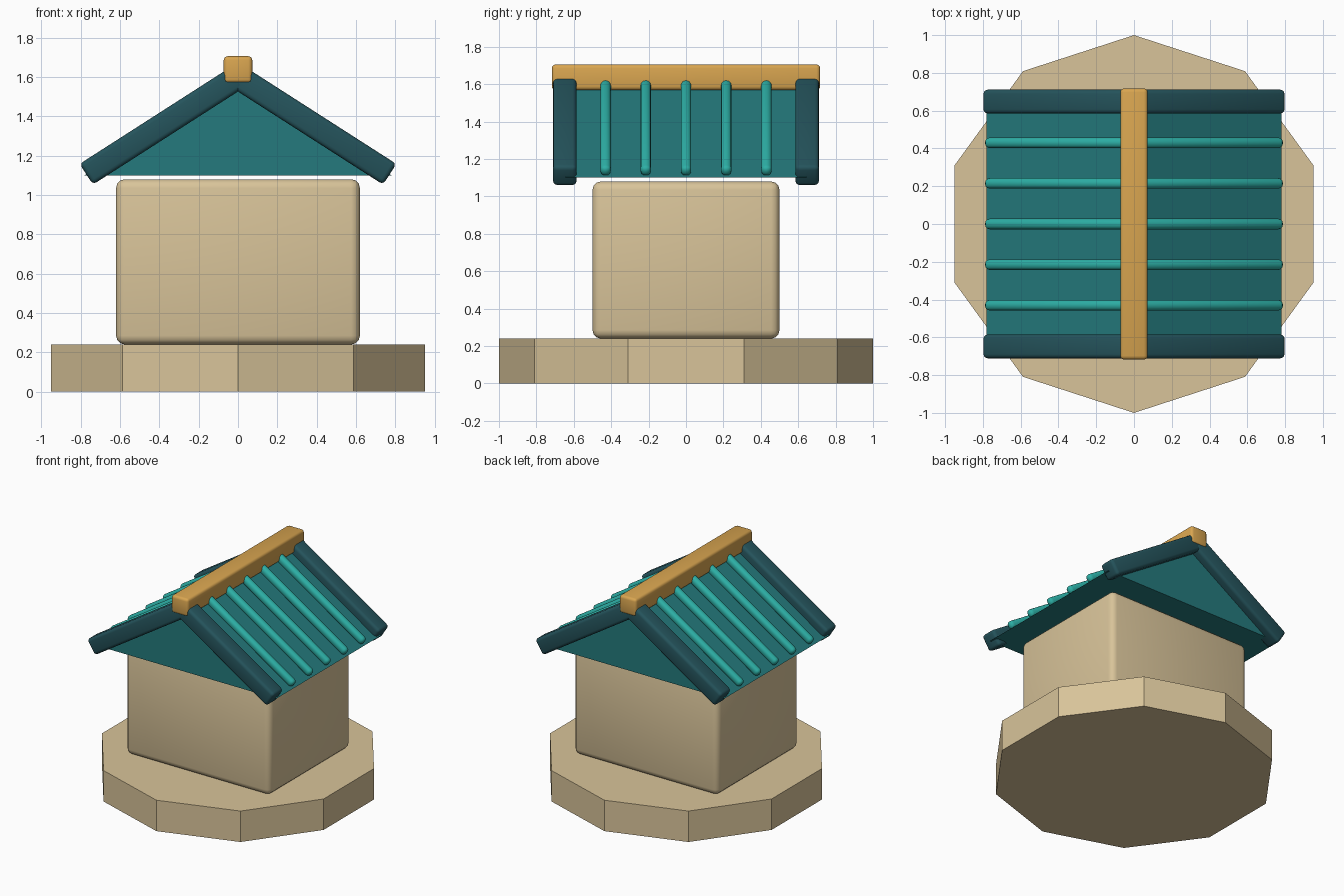
import bpy, math
from math import radians, sin, cos

if "Cube" in bpy.data.objects:
    bpy.data.objects.remove(bpy.data.objects["Cube"])

def material(name, rgb):
    m = bpy.data.materials.new(name)
    m.diffuse_color = (*rgb, 1)
    m.use_nodes = True
    m.node_tree.nodes["Principled BSDF"].inputs["Base Color"].default_value = m.diffuse_color
    return m

SAND = material("sand", (0.69, 0.55, 0.32))
TEAL = material("teal", (0.018, 0.195, 0.205))
DARK = material("dark teal", (0.018, 0.088, 0.107))
MINT = material("bright teal", (0.026, 0.43, 0.38))
GOLD = material("gold", (0.69, 0.376, 0.08))

def rounded_box(name, size, loc, mat, bevel, segs=3, tilt=0):
    """Softly bevelled box, tilted about the y axis."""
    bpy.ops.mesh.primitive_cube_add(size=1, location=loc)
    o = bpy.context.object
    o.name = name
    o.scale = size
    bpy.ops.object.transform_apply(location=False, rotation=False, scale=True)
    o.rotation_euler[1] = tilt
    o.data.materials.append(mat)
    b = o.modifiers.new("bevel", 'BEVEL')
    b.width, b.segments = bevel, segs
    bpy.ops.object.modifier_apply(modifier="bevel")
    bpy.ops.object.shade_smooth_by_angle(angle=radians(40))
    return o

# ten-sided plinth
bpy.ops.mesh.primitive_cylinder_add(vertices=10, radius=1, depth=0.24, location=(0, 0, 0.12))
base = bpy.context.object
base.name = "plinth"
base.data.materials.append(SAND)

# walls
rounded_box("walls", (1.24, 1.0, 0.84), (0, 0, 0.66), SAND, 0.045)

# gabled roof prism
HALF, EAVE, APEX, DEPTH = 0.78, 1.10, 1.60, 0.645
profile = [(-HALF, EAVE), (HALF, EAVE), (0, APEX)]
verts = [(x, y, z) for y in (-DEPTH, DEPTH) for x, z in profile]
faces = [(0, 1, 2), (5, 4, 3), (0, 3, 4, 1), (1, 4, 5, 2), (2, 5, 3, 0)]
mesh = bpy.data.meshes.new("roof")
mesh.from_pydata(verts, [], faces)
mesh.materials.append(TEAL)
bpy.context.collection.objects.link(bpy.data.objects.new("roof", mesh))

# parts lying along both slopes
PITCH = math.atan2(APEX - EAVE, HALF)
def slope_bar(name, side, y, start, end, width, thick, lift, mat, bevel):
    mid = (start + end) / 2
    x = mid * cos(PITCH) + lift * sin(PITCH)
    z = APEX - mid * sin(PITCH) + lift * cos(PITCH)
    rounded_box(name, (end - start, width, thick), (side * x, y, z), mat, bevel,
                tilt=side * PITCH)

SLOPE = math.hypot(HALF, APEX - EAVE)
for side, label in ((-1, "left"), (1, "right")):
    for y, end in ((-0.648, "front"), (0.648, "back")):
        slope_bar(f"{end}_{label}_bargeboard", side, y, -0.01, SLOPE - 0.01,
                  0.126, 0.125, 0, DARK, 0.022)
    for i in range(5):
        slope_bar(f"{label}_roof_rib_{i + 1}", side, (i - 2) * 0.215, 0.02, SLOPE - 0.015,
                  0.056, 0.06, 0.025, MINT, 0.024)

# ridge cap
rounded_box("ridge_cap", (0.145, 1.435, 0.137), (0, 0, 1.637), GOLD, 0.02)
